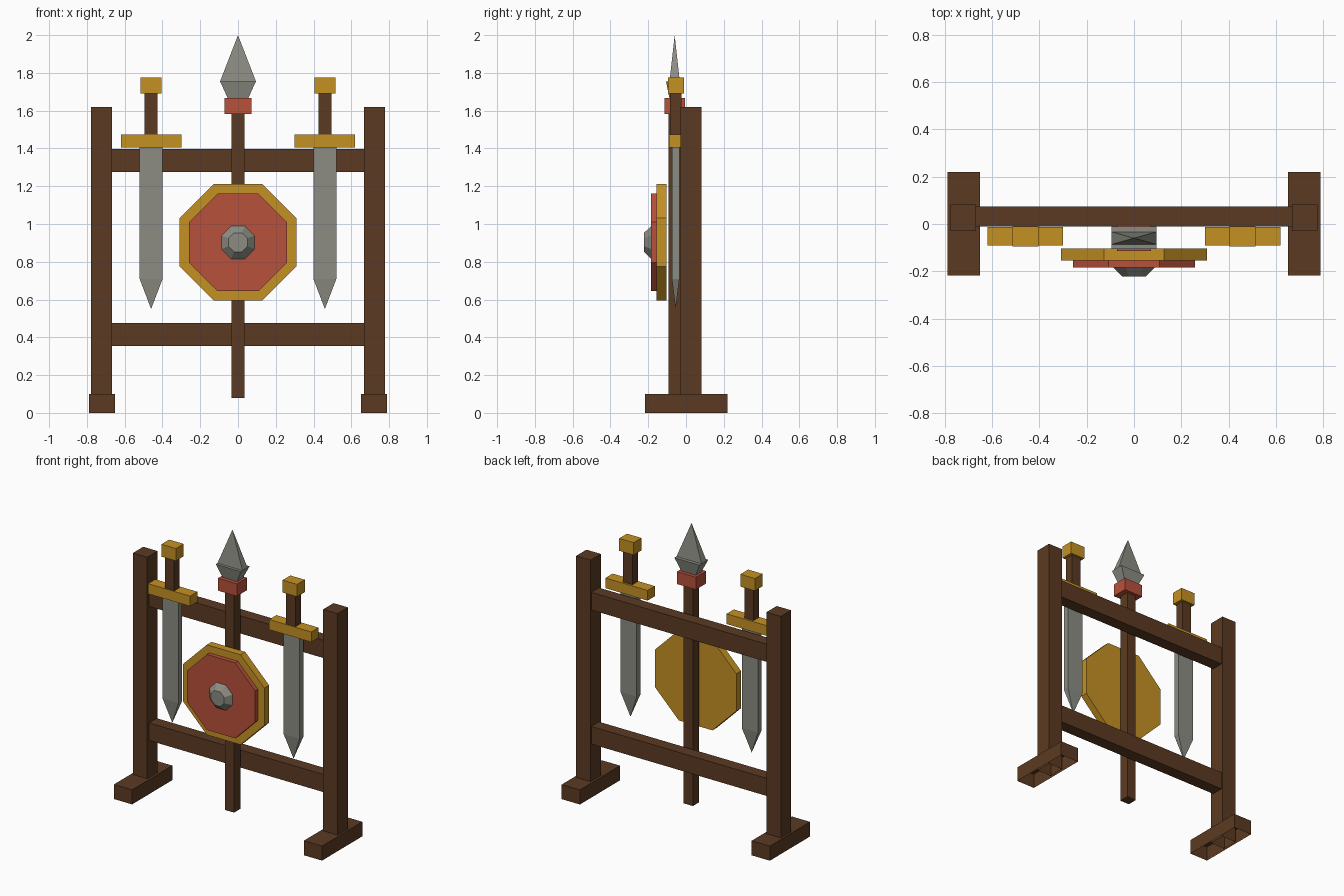
import bpy
import bmesh
from math import pi, cos
from mathutils import Matrix, Vector

old = bpy.data.objects.get("Cube")
if old:
    bpy.data.objects.remove(old, do_unlink=True)


def material(name, rgb):
    m = bpy.data.materials.new(name)
    m.use_nodes = True
    m.diffuse_color = (*rgb, 1)
    m.node_tree.nodes["Principled BSDF"].inputs["Base Color"].default_value = (*rgb, 1)
    return m


WOOD = material("dark_wood", (0.105, 0.042, 0.016))
GOLD = material("gold", (0.56, 0.285, 0.017))
RED = material("red_paint", (0.48, 0.082, 0.043))
STEEL = material("steel", (0.265, 0.265, 0.23))


def finish(bm, name, mat):
    bmesh.ops.recalc_face_normals(bm, faces=bm.faces)
    mesh = bpy.data.meshes.new(name)
    bm.to_mesh(mesh)
    bm.free()
    mesh.materials.append(mat)
    obj = bpy.data.objects.new(name, mesh)
    bpy.context.collection.objects.link(obj)
    return obj


def box(name, mat, x, y, z, open_bottom=False):
    """Box spanning the given (min, max) ranges."""
    bm = bmesh.new()
    bmesh.ops.create_cube(bm, size=1)
    for v in bm.verts:
        v.co = Vector([(a + b) / 2 + c * (b - a) for (a, b), c in zip((x, y, z), v.co)])
    if open_bottom:
        bm.normal_update()
        low = [f for f in bm.faces if f.normal.z < -0.9]
        bmesh.ops.delete(bm, geom=low, context="FACES")
    return finish(bm, name, mat)


def loft(name, mat, centre, rings):
    """Rectangular rings (half x, half y, z); a zero-size ring becomes a point."""
    bm = bmesh.new()
    loops = []
    for hx, hy, z in rings:
        corners = [(-1, -1), (1, -1), (1, 1), (-1, 1)]
        loops.append([bm.verts.new((centre[0] + sx * hx, centre[1] + sy * hy, z))
                      for sx, sy in corners])
    for a, b in zip(loops, loops[1:]):
        for i in range(4):
            j = (i + 1) % 4
            bm.faces.new((a[i], a[j], b[j], b[i]))
    bm.faces.new(loops[0])
    bm.faces.new(loops[-1])
    bmesh.ops.remove_doubles(bm, verts=bm.verts, dist=0.0001)
    return finish(bm, name, mat)


def octagon(name, mat, back_r, front_r, y_back, y_front, z):
    """Eight-sided disc facing the front; radii are measured to the flats."""
    bm = bmesh.new()
    k = 1 / cos(pi / 8)
    place = (Matrix.Translation((0, (y_back + y_front) / 2, z))
             @ Matrix.Rotation(pi / 2, 4, "X") @ Matrix.Rotation(pi / 8, 4, "Z"))
    bmesh.ops.create_cone(bm, cap_ends=True, segments=8, radius1=back_r * k,
                          radius2=front_r * k, depth=y_back - y_front, matrix=place)
    return finish(bm, name, mat)


# Rack frame and the two hanging swords
for side, s in (("left", 1), ("right", -1)):
    def span(a, b):
        return tuple(sorted((s * a, s * b)))

    box(side + "_foot", WOOD, span(0.652, 0.79), (-0.217, 0.219), (0, 0.1), True)
    box(side + "_post", WOOD, span(0.668, 0.777), (-0.03, 0.082), (0, 1.62), True)

    cx = 0.46
    loft(side + "_sword_blade", STEEL, (s * cx, -0.055),
         [(0, 0, 0.55), (0.061, 0.02, 0.71), (0.061, 0.02, 1.41)])
    box(side + "_sword_guard", GOLD, span(cx - 0.16, cx + 0.16), (-0.09, -0.012), (1.405, 1.475))
    box(side + "_sword_grip", WOOD, span(cx - 0.035, cx + 0.035), (-0.085, -0.025), (1.47, 1.695))
    box(side + "_sword_pommel", GOLD, span(cx - 0.055, cx + 0.055), (-0.095, -0.011), (1.69, 1.775))

for name, z in (("lower_rail", 0.355), ("upper_rail", 1.275)):
    box(name, WOOD, (-0.69, 0.69), (-0.01, 0.073), (z, z + 0.121))

# Spear
box("spear_shaft", WOOD, (-0.035, 0.035), (-0.093, -0.025), (0.08, 1.6))
box("spear_collar", RED, (-0.072, 0.072), (-0.115, -0.004), (1.583, 1.668))
loft("spear_socket", STEEL, (0, -0.058), [(0.055, 0.03, 1.668), (0.095, 0.048, 1.755)])
loft("spear_point", STEEL, (0, -0.06), [(0.095, 0.027, 1.755), (0, 0, 2.0)])

# Shield
octagon("shield_rim", GOLD, 0.309, 0.309, -0.104, -0.155, 0.903)
octagon("shield_face", RED, 0.259, 0.259, -0.15, -0.184, 0.903)
octagon("shield_boss", STEEL, 0.088, 0.05, -0.183, -0.222, 0.903)
